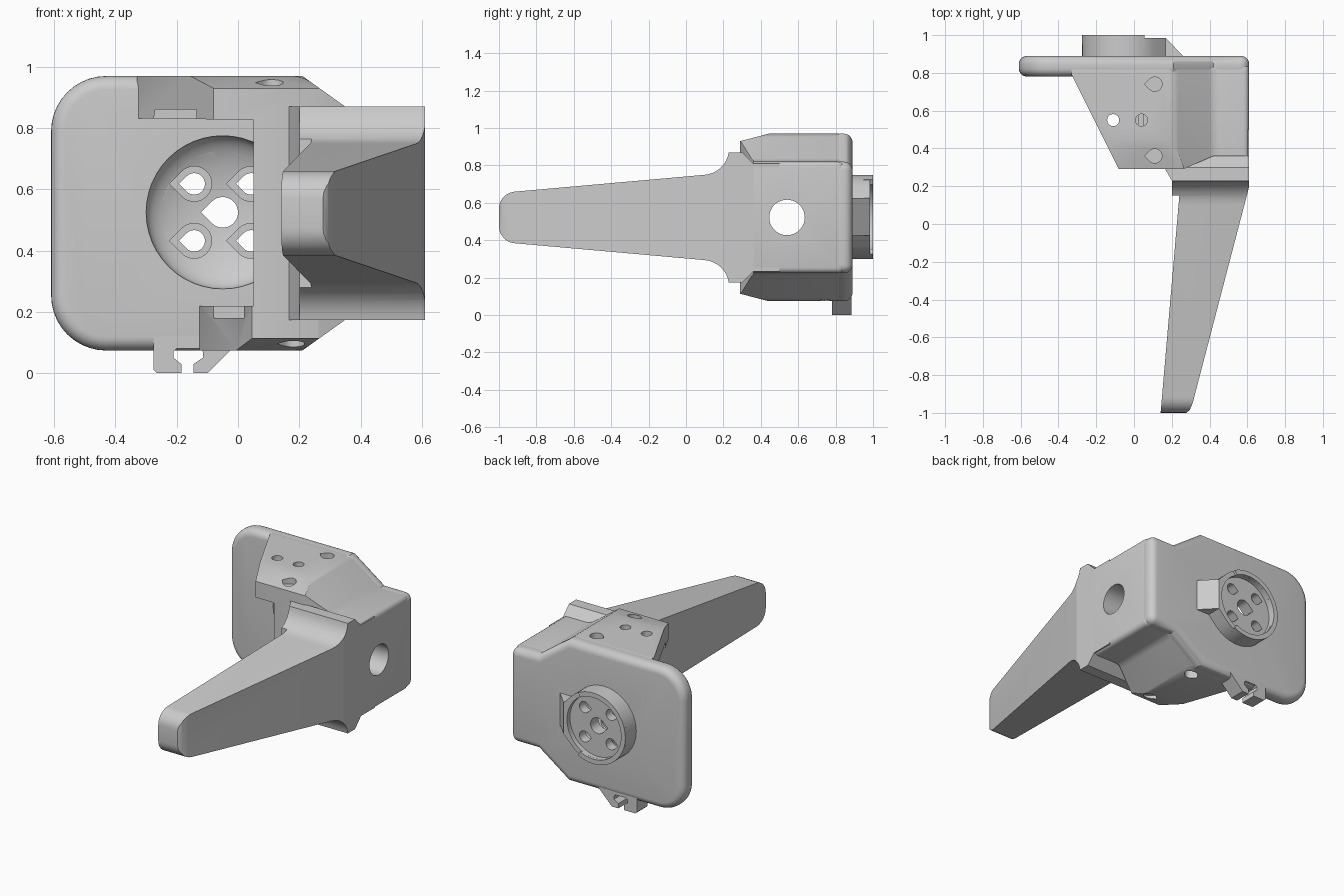
import bpy, bmesh, math
from mathutils import Vector

if "Cube" in bpy.data.objects:
    bpy.data.objects.remove(bpy.data.objects["Cube"])

grey = bpy.data.materials.new("plain grey")
grey.use_nodes = True
grey.diffuse_color = (0.6, 0.6, 0.6, 1)
grey.node_tree.nodes["Principled BSDF"].inputs["Base Color"].default_value = (0.6, 0.6, 0.6, 1)

MID = 0.522            # height of the symmetry plane
HUB = (-0.05, 0.525)   # hub centre in x, z


def prism(name, pts, axis, lo, hi):
    """Extrude a 2D outline along an axis; outline is in the two other axes."""
    place = {"x": lambda a, b, t: (t, a, b),
             "y": lambda a, b, t: (a, t, b),
             "z": lambda a, b, t: (a, b, t)}[axis]
    bm = bmesh.new()
    low = [bm.verts.new(place(a, b, lo)) for a, b in pts]
    high = [bm.verts.new(place(a, b, hi)) for a, b in pts]
    bm.faces.new(low)
    bm.faces.new(high)
    for i in range(len(pts)):
        j = (i + 1) % len(pts)
        bm.faces.new((low[i], low[j], high[j], high[i]))
    bmesh.ops.recalc_face_normals(bm, faces=bm.faces)
    mesh = bpy.data.meshes.new(name)
    bm.to_mesh(mesh)
    bm.free()
    mesh.materials.append(grey)
    ob = bpy.data.objects.new(name, mesh)
    bpy.context.collection.objects.link(ob)
    return ob


def apply(ob, mod):
    bpy.context.view_layer.objects.active = ob
    bpy.ops.object.modifier_apply(modifier=mod.name)


def boolean(targets, tool, op="DIFFERENCE"):
    for ob in targets:
        mod = ob.modifiers.new("bool", "BOOLEAN")
        mod.operation, mod.solver, mod.object = op, "EXACT", tool
        apply(ob, mod)
    bpy.data.objects.remove(tool)


def bevel(ob, width, segments=5, angle=40):
    mod = ob.modifiers.new("round", "BEVEL")
    mod.width, mod.segments = width, segments
    mod.limit_method, mod.angle_limit = "ANGLE", math.radians(angle)
    apply(ob, mod)


def arc(cx, cy, r, a0, a1, n):
    return [(cx + r * math.cos(math.radians(a0 + (a1 - a0) * i / n)),
             cy + r * math.sin(math.radians(a0 + (a1 - a0) * i / n))) for i in range(n + 1)]


def teardrop(cx, cy, r):
    """Circle with a pointed end towards -x."""
    return arc(cx, cy, r, -135, 135, 24) + [(cx - r * 1.41, cy)]


def mirrored(half):
    return half + [(a, 2 * MID - b) for a, b in reversed(half)]


# Back plate: big round corners on one side, sloped shoulders on the other
shoulder = [(0.21, 0.97), (0.42, 0.82), (0.61, 0.82)]
plate = prism("back_plate", mirrored(arc(-0.43, 0.79, 0.18, 180, 90, 10) + shoulder), "y", 0.78, 0.89)
bevel(plate, 0.045, 6, 50)

# Housing: shouldered block trimmed from above, then hollowed to a C shape
housing = prism("housing", mirrored([(-0.5, 0.97)] + shoulder), "y", 0.2, 0.845)
bevel(housing, 0.03, 4, 30)
boolean([housing], prism("trim", [(-0.33, 0.79), (-0.08, 0.29), (0.26, 0.29), (0.42, 0.36),
                                  (0.7, 0.36), (0.7, 0.9), (-0.33, 0.9)], "z", 0, 1.1), "INTERSECT")
boolean([housing], prism("cavity", [(-0.6, 0.22), (0.05, 0.22), (0.05, 0.827), (-0.6, 0.835)], "y", 0.1, 0.78))
boolean([housing], prism("lower_trim", [(-0.6, 0.9), (-0.125, 0.9), (-0.125, 0.78), (0.05, 0.28),
                                        (-0.6, 0.28)], "z", 0, 0.4))
for side in (1, -1):
    wedge = [(0.1, 0.9), (0.29, 0.93), (0.45, 0.972), (0.45, 1.1), (0.1, 1.1)]
    boolean([housing], prism("front_slope", [(y, MID + side * (z - MID)) for y, z in wedge], "x", -1, 1))

# Nut pockets in the two flanges
boolean([housing], prism("upper_pocket", [(-0.28, 0.8), (-0.12, 0.8), (-0.13, 0.86), (-0.27, 0.86)], "y", 0.4, 0.7))
boolean([housing], prism("lower_pocket", [(-0.11, 0.18), (0.02, 0.18), (0.02, 0.25), (-0.11, 0.25)], "y", 0.3, 0.65))

# Handle: side outline crossed with the tapering outline from above
half = arc(-0.91, 0.57, 0.09, 180, 95, 6) + [(0.1, 0.75)]
half += arc(0.09, 0.89, 0.14, -75, -8, 7) + [(0.3, 0.87), (0.36, 0.81), (0.5, 0.81)]
handle = prism("handle", mirrored(half), "x", 0, 0.8)
top = [(0.14, -1.01), (0.24, 0.15), (0.2, 0.15), (0.2, 0.23), (0.16, 0.3), (0.16, 0.5), (0.61, 0.5),
       (0.61, 0.2), (0.31, -0.95), (0.295, -0.985), (0.265, -1.01)]
boolean([handle], prism("taper", top, "z", -0.1, 1.1), "INTERSECT")

# Hub on the back: drop-shaped boss with a shallow dish and a sloped tab
hx, hz = HUB
drop = arc(hx, hz, 0.225, 45, 315, 36) + [(0.168, hz - 0.1), (0.168, hz + 0.1)]
hub = prism("hub", drop, "y", 0.84, 0.985)
rim = prism("hub_rim", arc(hx, hz, 0.225, 62, 298, 36) + arc(hx, hz, 0.195, 298, 62, 36), "y", 0.95, 1.0)
boolean([hub], prism("hub_dish", arc(hx, hz, 0.195, 0, 350, 35), "y", 0.955, 1.1))
tab = prism("hub_tab", [(0.15, 0.85), (0.15, 0.985), (0.168, 0.985), (0.265, 0.885), (0.265, 0.85)],
            "z", hz - 0.1, hz + 0.1)

# Cable clip under the plate
clip = prism("cable_clip", [(-0.275, 0.12), (-0.275, 0.01), (-0.265, 0), (-0.185, 0), (-0.185, 0.03), (-0.21, 0.05),
                            (-0.21, 0.07), (-0.2, 0.08), (-0.125, 0.08), (-0.115, 0.07), (-0.115, 0.05),
                            (-0.145, 0.03), (-0.145, 0), (-0.1, 0), (0.02, 0.12)], "y", 0.78, 0.885)

# Round dish in the front of the plate
bpy.ops.mesh.primitive_uv_sphere_add(segments=48, ring_count=24, location=(hx, 0.78, hz))
dish = bpy.context.object
dish.scale = (0.25, 0.1, 0.25)
boolean([plate, hub, housing], dish)

# Hub holes, with counterbores on the four screws
core = [plate, hub, housing]
boolean(core, prism("centre_hole", teardrop(hx, hz, 0.05), "y", 0.6, 1.1))
for sx in (-1, 1):
    for sz in (-1, 1):
        x, z = hx + sx * 0.093, hz + sz * 0.093
        boolean(core, prism("screw_hole", teardrop(x, z, 0.035), "y", 0.7, 1.1))
        boolean(core, prism("screw_head", teardrop(x, z, 0.057), "y", 0.7, 0.895))

# Pivot hole through the side
boolean([housing, handle], prism("pivot_hole", arc(0.54, MID, 0.095, 0, 350, 35), "x", -0.2, 0.8))

# Holes in the top and bottom flanges
for x in (-0.11, 0.04):
    boolean([housing], prism("pin_hole", arc(x, 0.55, 0.032, 0, 345, 23), "z", 0.7, 1.1))
for y in (0.36, 0.74):
    for lo, hi in ((0.92, 1.1), (-0.1, 0.12)):
        boolean([housing], prism("flange_head", teardrop(0.11 if lo > 0 else 0.18, y, 0.038), "z", lo, hi))

# Smooth shading with crisp edges
bpy.ops.object.select_all(action="DESELECT")
for ob in (plate, housing, handle, hub, rim, tab, clip):
    ob.data.materials.clear()
    ob.data.materials.append(grey)
    ob.select_set(True)
bpy.context.view_layer.objects.active = plate
bpy.ops.object.shade_smooth_by_angle(angle=math.radians(30))
